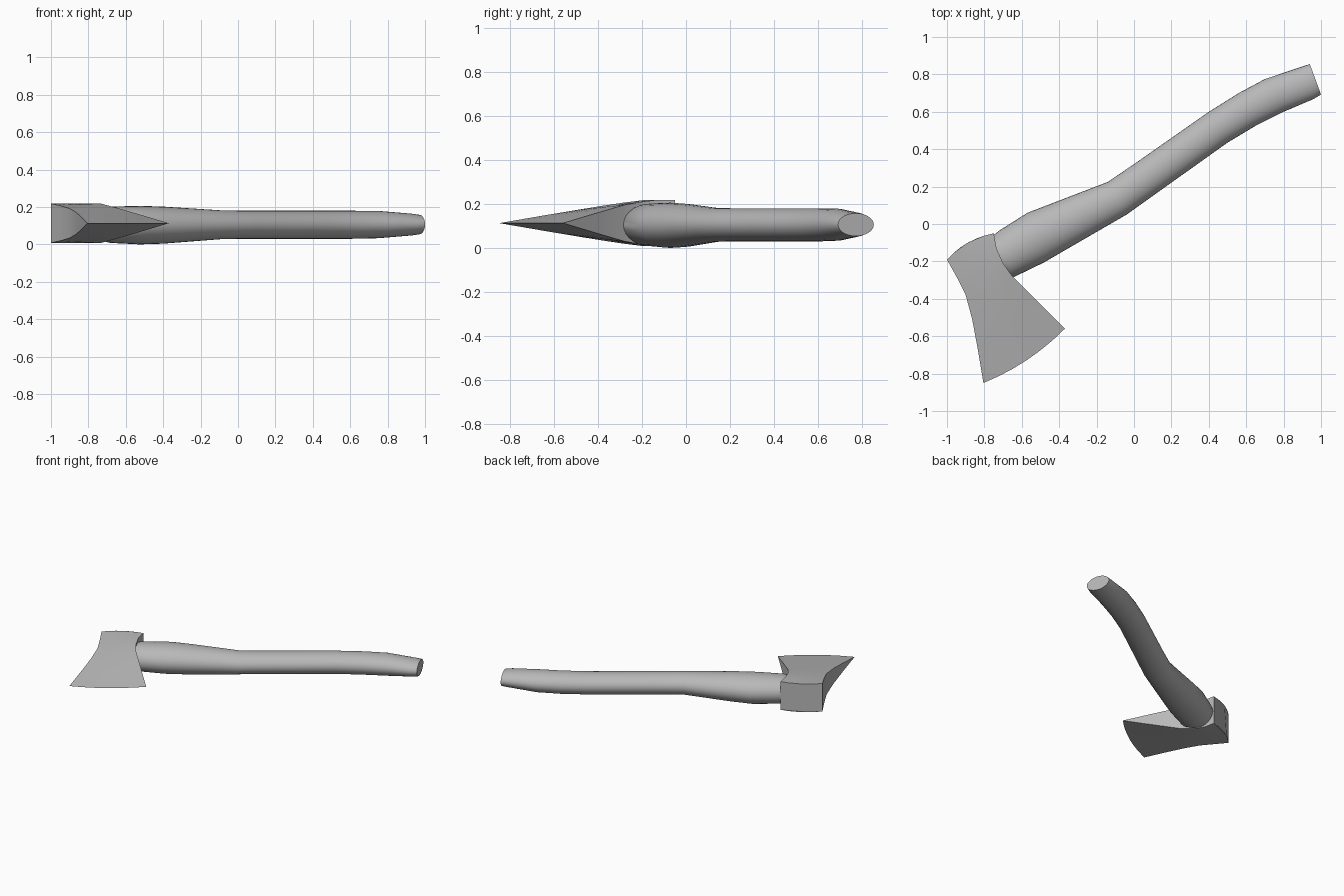
import bpy, bmesh, math
from mathutils import Vector

if "Cube" in bpy.data.objects:
    bpy.data.objects.remove(bpy.data.objects["Cube"])

grey = bpy.data.materials.new("dark_grey")
grey.diffuse_color = (0.48, 0.48, 0.48, 1)
grey.use_nodes = True
grey.node_tree.nodes["Principled BSDF"].inputs["Base Color"].default_value = grey.diffuse_color


def loft(name, rings, angle):
    """Closed skin through a series of equal-length rings."""
    bm = bmesh.new()
    rows = [[bm.verts.new(p) for p in ring] for ring in rings]
    n = len(rows[0])
    for a, b in zip(rows, rows[1:]):
        for i in range(n):
            j = (i + 1) % n
            bm.faces.new((a[i], a[j], b[j], b[i]))
    bm.faces.new(rows[0])
    bm.faces.new(rows[-1][::-1])
    bmesh.ops.remove_doubles(bm, verts=bm.verts, dist=1e-5)
    bmesh.ops.recalc_face_normals(bm, faces=bm.faces)
    mesh = bpy.data.meshes.new(name)
    bm.to_mesh(mesh)
    bm.free()
    mesh.materials.append(grey)
    obj = bpy.data.objects.new(name, mesh)
    bpy.context.collection.objects.link(obj)
    bpy.ops.object.select_all(action='DESELECT')
    obj.select_set(True)
    bpy.context.view_layer.objects.active = obj
    bpy.ops.object.shade_smooth_by_angle(angle=math.radians(angle))
    return obj


def oval(up, low, zc, h, sides=28):
    """Upright elliptical section spanning two plan points."""
    up, low = Vector(up), Vector(low)
    mid, half = (up + low) / 2, (up - low) / 2
    ring = []
    for k in range(sides):
        a = 2 * math.pi * k / sides
        p = mid + half * math.cos(a)
        ring.append((p.x, p.y, zc + h * math.sin(a)))
    return ring


def wedge(left, right, hl, hr, bow, zc=0.113, cols=6):
    """Head section: left and right plan points, half thicknesses and bow."""
    left, right = Vector(left), Vector(right)
    d = (right - left).normalized()
    out = Vector((-d.y, d.x))
    top, bottom = [], []
    for k in range(cols + 1):
        t = k / cols
        p = left.lerp(right, t) + out * bow * 4 * t * (1 - t)
        h = hl + (hr - hl) * t
        top.append((p.x, p.y, zc + h))
        bottom.append((p.x, p.y, zc - h))
    return top + bottom[::-1]


# Curved wooden handle
loft("handle", [oval(*s) for s in (
    ((-.77, -.075), (-.70, -.27), .107, .087),
    ((-.72, -.035), (-.645, -.285), .105, .097),
    ((-.57, .06), (-.48, -.205), .103, .103),
    ((-.44, .11), (-.36, -.135), .103, .099),
    ((-.14, .225), (-.04, .05), .105, .077),
    ((0, .32), (.10, .15), .105, .075),
    ((.40, .60), (.50, .435), .105, .075),
    ((.56, .70), (.65, .525), .105, .075),
    ((.70, .775), (.80, .60), .106, .073),
    ((.90, .842), (.96, .668), .106, .058),
    ((.94, .855), (1.0, .692), .106, .052),
)], 40)

# Axe head, from the poll to the cutting edge
loft("axe_head", [wedge(*s) for s in (
    ((-1.0, -.19), (-.75, -.05), .105, .106, .024),
    ((-.95, -.28), (-.735, -.13), .094, .106, .016),
    ((-.90, -.38), (-.70, -.21), .079, .096, .008),
    ((-.865, -.51), (-.65, -.28), .058, .083, -.004),
    ((-.835, -.67), (-.52, -.41), .031, .045, -.014),
    ((-.805, -.85), (-.37, -.56), 0, 0, -.027),
)], 30)
